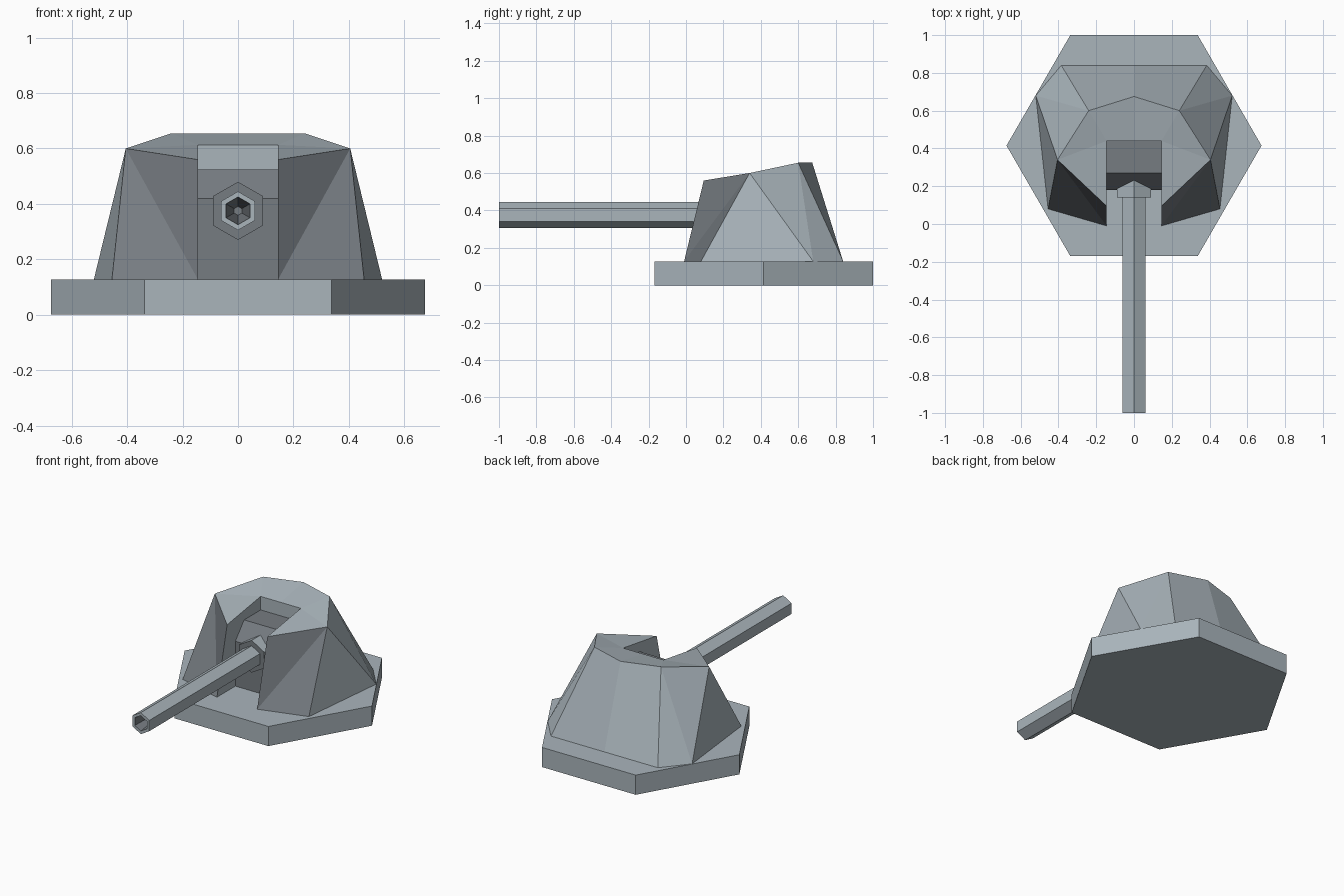
import bpy, bmesh, math

if "Cube" in bpy.data.objects:
    bpy.data.objects.remove(bpy.data.objects["Cube"])


def make_material(name, colour):
    mat = bpy.data.materials.new(name)
    mat.diffuse_color = (*colour, 1)
    mat.use_nodes = True
    mat.node_tree.nodes["Principled BSDF"].inputs["Base Color"].default_value = mat.diffuse_color
    return mat


LIGHT = make_material("steel_blue", (0.40, 0.46, 0.50))
DARK = make_material("dark_steel", (0.18, 0.20, 0.22))


def make_object(name, verts, faces, dark=()):
    """Mesh object; face indices listed in dark get the darker steel."""
    mesh = bpy.data.meshes.new(name)
    mesh.from_pydata(verts, [], faces)
    mesh.materials.append(LIGHT)
    mesh.materials.append(DARK)
    for i in dark:
        mesh.polygons[i].material_index = 1
    bm = bmesh.new()
    bm.from_mesh(mesh)
    bmesh.ops.recalc_face_normals(bm, faces=bm.faces)
    bm.to_mesh(mesh)
    bm.free()
    obj = bpy.data.objects.new(name, mesh)
    bpy.context.collection.objects.link(obj)
    return obj


def hex_loft(name, profile, place, start=0.0, dark=()):
    """Join hexagon rings (position, radius) and cap both ends."""
    n = 6
    verts, faces = [], []
    for pos, r in profile:
        for i in range(n):
            a = start + 2 * math.pi * i / n
            verts.append(place(r * math.cos(a), r * math.sin(a), pos))
    for k in range(len(profile) - 1):
        for i in range(n):
            j = (i + 1) % n
            faces.append((k * n + i, k * n + j, (k + 1) * n + j, (k + 1) * n + i))
    faces.append(tuple(range(n)))
    faces.append(tuple(range(len(verts) - n, len(verts))))
    return make_object(name, verts, faces, dark)


# Hexagonal base plate
Z = 0.128
hex_loft("base_plate", [(0, 0.675), (Z, 0.675)],
         lambda u, v, w: (u, v + 0.415, w))

# Armoured housing: right half with stepped gun slot, then mirrored
S = 0.145
P = {
    # footprint
    "A": (S, -0.01, Z), "B": (0.455, 0.08, Z), "C": (0.52, 0.68, Z),
    "D": (0.385, 0.84, Z), "E": (0, 0.84, Z),
    # roof
    "F": (S, 0.095, 0.56), "G": (0.405, 0.34, 0.6),
    "H": (0.24, 0.6, 0.655), "I": (0, 0.675, 0.655),
}
# slot steps: side point (upper case) and centre point (lower case)
for key, y, z in [("J", 0.44, 0.613), ("K", 0.44, 0.525), ("L", 0.27, 0.525),
                  ("M", 0.18, 0.42), ("N", 0.18, Z)]:
    P[key] = (S, y, z)
    P[key.lower()] = (0, y, z)
names = list(P)
panels = ["ABG", "AGF", "BCG", "CHG", "CDH", "DEIH",   # outer walls
          "FGJ", "GHJ", "HIjJ",                 # roof
          "AFJKLMN",                            # slot side
          "JjkK", "KklL", "LlmM", "MmnN",       # slot back steps
          "ABCDEnN"]                            # underside
dark_panels = {"ABG", "AGF", "KklL", "LlmM", "MmnN"}
housing = make_object("turret_housing", list(P.values()),
                      [[names.index(c) for c in p] for p in panels],
                      [i for i, p in enumerate(panels) if p in dark_panels])
mirror = housing.modifiers.new("Mirror", "MIRROR")
mirror.use_clip = True

# Hexagonal barrel with collar and tapered bore (dark collar front and bore)
hex_loft("gun_barrel",
         [(0.3, 0.105), (0.14, 0.105), (0.14, 0.07), (-1.0, 0.07),
          (-1.0, 0.05), (-0.75, 0.016)],
         lambda u, v, w: (u, w, v + 0.375), start=math.pi / 2,
         dark=[*range(6, 12), *range(24, 30), 31])
